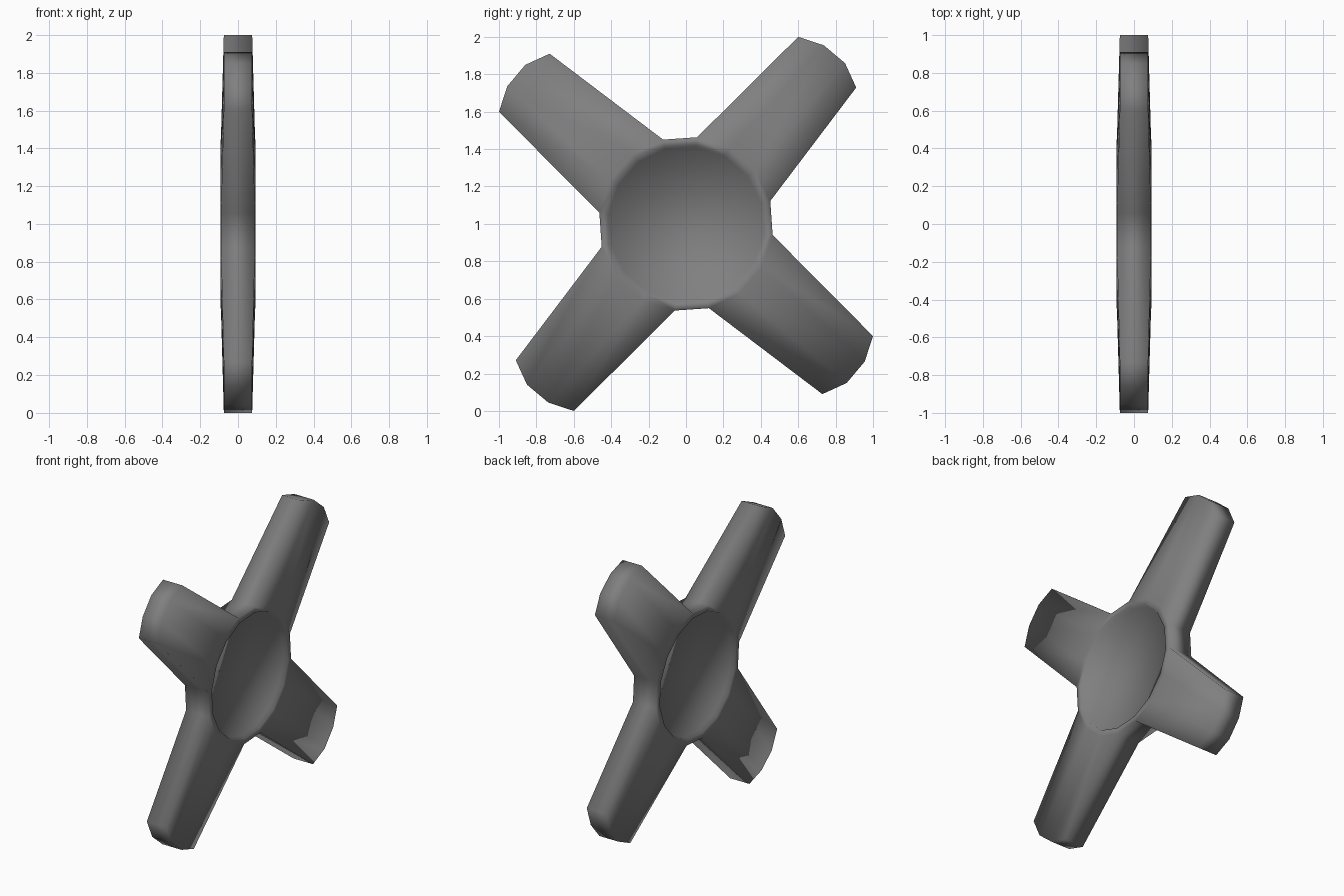
import bpy, bmesh
from math import radians, cos, sin
from mathutils import Vector

if "Cube" in bpy.data.objects:
    bpy.data.objects.remove(bpy.data.objects["Cube"])

CENTRE_Z = 1.0
START, STEP = 15.2, 22.5          # 16-sided hub, slightly rotated
FLOOR_R, RIM_R, HUB_R = 0.417, 0.428, 0.467
FLOOR_X, RIM_X, HUB_X, TIP_X = 0.065, 0.093, 0.09, 0.075
TIP = [(38.7, 1.166), (45.3, 1.209), (52.4, 1.206), (59.04, 1.166)]


def point(x, r, deg):
    a = radians(deg)
    return Vector((x, r * cos(a), CENTRE_Z + r * sin(a)))


# Four-armed body: recessed hub with tapered, round-ended arms
bm = bmesh.new()
floor, rim, hub, tip = {}, {}, {}, {}
for s in (1, -1):
    for i in range(16):
        a = START + STEP * i
        floor[s, i] = bm.verts.new(point(s * FLOOR_X, FLOOR_R, a))
        rim[s, i] = bm.verts.new(point(s * RIM_X, RIM_R, a))
        hub[s, i] = bm.verts.new(point(s * HUB_X, HUB_R, a))
        ta, tr = TIP[i % 4]
        tip[s, i] = bm.verts.new(point(s * TIP_X, tr, ta + 90 * (i // 4)))


def strip(inner, outer, i, j):
    for s in (1, -1):
        loop = [inner[s, i], outer[s, i], outer[s, j], inner[s, j]]
        bm.faces.new(loop if s > 0 else loop[::-1])


def wall(p, i, q, j):
    bm.faces.new([p[-1, i], q[-1, j], q[1, j], p[1, i]])


for i in range(16):
    j = (i + 1) % 16
    strip(floor, rim, i, j)       # recess wall
    strip(rim, hub, i, j)
    if i % 4 == 3:                # short hub edge between two arms
        wall(hub, i, hub, j)
    else:                         # arm faces and tip
        strip(hub, tip, i, j)
        wall(tip, i, tip, j)
for k in range(0, 16, 4):         # long sides of each arm
    wall(hub, k, tip, k)
    wall(tip, k + 3, hub, k + 3)
for s in (1, -1):                 # recess floors
    loop = [floor[s, i] for i in range(16)]
    bm.faces.new(loop if s > 0 else loop[::-1])
for f in bm.faces:
    f.smooth = True
mesh = bpy.data.meshes.new("four_arm_body")
bm.to_mesh(mesh)
bm.free()
body = bpy.data.objects.new("four_arm_body", mesh)
bpy.context.collection.objects.link(body)

# Dark grey finish
mat = bpy.data.materials.new("dark_grey")
mat.diffuse_color = (0.215, 0.215, 0.215, 1)
mat.use_nodes = True
mat.node_tree.nodes["Principled BSDF"].inputs["Base Color"].default_value = mat.diffuse_color
mesh.materials.append(mat)
